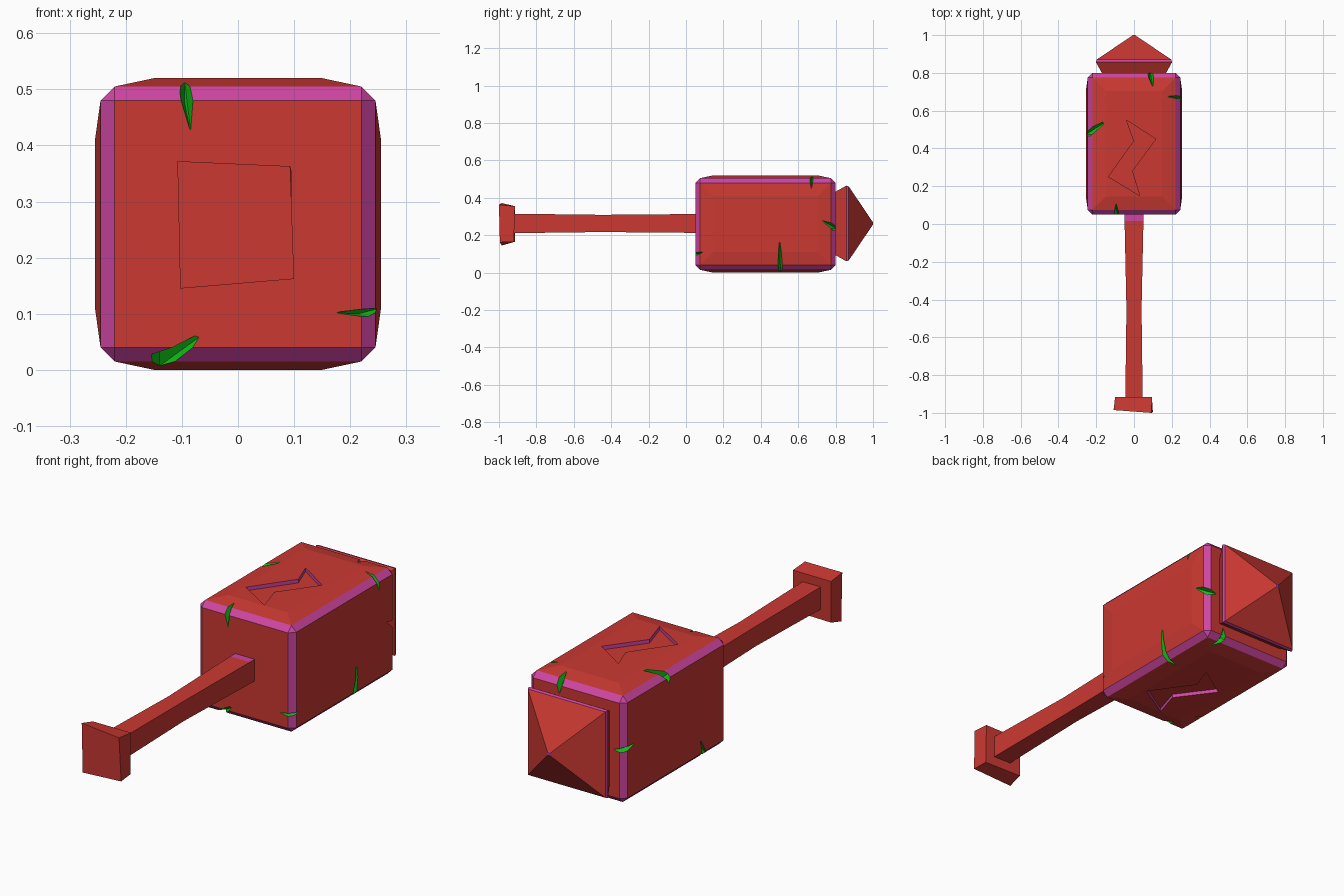
import bpy, bmesh
from mathutils import Vector as V

if "Cube" in bpy.data.objects:
    bpy.data.objects.remove(bpy.data.objects["Cube"])


def material(name, rgb):
    m = bpy.data.materials.new(name)
    m.diffuse_color = (*rgb, 1)
    m.use_nodes = True
    m.node_tree.nodes["Principled BSDF"].inputs["Base Color"].default_value = m.diffuse_color
    return m


MATS = [material("red", (0.6, 0.04, 0.032)),
        material("magenta_trim", (0.62, 0.06, 0.36)),
        material("green_cracks", (0.005, 0.53, 0.007))]
RED, TRIM, GREEN = 0, 1, 2


def finish(bm, name):
    bmesh.ops.recalc_face_normals(bm, faces=bm.faces)
    me = bpy.data.meshes.new(name)
    bm.to_mesh(me)
    bm.free()
    for m in MATS:
        me.materials.append(m)
    ob = bpy.data.objects.new(name, me)
    bpy.context.collection.objects.link(ob)
    return ob


def loft(name, rings, paint):
    """Skin a list of 4-point rings; paint(segment, side) gives the colour."""
    bm = bmesh.new()
    vs = [[bm.verts.new(p) for p in r] for r in rings]
    for i in range(len(vs) - 1):
        for j in range(4):
            k = (j + 1) % 4
            f = bm.faces.new((vs[i][j], vs[i][k], vs[i + 1][k], vs[i + 1][j]))
            f.material_index = paint(i, j)
    bm.faces.new(vs[0])
    bm.faces.new(vs[-1]).material_index = paint(len(vs) - 1, 0)
    return finish(bm, name)


def square(y, hx, hz, cz=0.263):
    # side 0 of the ring is the top
    return [(-hx, y, cz + hz), (hx, y, cz + hz), (hx, y, cz - hz), (-hx, y, cz - hz)]


# hammer head: chamfered block with trim edges and swollen long sides
bm = bmesh.new()
bmesh.ops.create_cube(bm, size=1)
for v in bm.verts:
    v.co = V((v.co.x * 0.49, 0.425 + v.co.y * 0.75, 0.26 + v.co.z * 0.49))
bmesh.ops.bevel(bm, geom=list(bm.edges), offset=0.025, segments=1, affect='EDGES')
bm.normal_update()
for f in bm.faces:
    f.material_index = RED if max(abs(c) for c in f.normal) > 0.99 else TRIM
for axis, depth in ((0, 0.01), (2, 0.015)):
    faces = [f for f in bm.faces if abs(f.normal[axis]) > 0.999]
    bmesh.ops.inset_individual(bm, faces=faces, thickness=0.1, depth=depth)
head = finish(bm, "hammer_head")

# cutters: carved symbols on top and bottom, wedge cracks along the edges
bm = bmesh.new()
symbol = [(-0.04, 0.55), (0.115, 0.45), (-0.01, 0.28), (0.03, 0.15), (-0.135, 0.25), (0, 0.44)]
for s in (1, -1):
    lo, hi = ([bm.verts.new((s * x, y, 0.26 + s * d)) for x, y in symbol] for d in (0.243, 0.3))
    bm.faces.new(lo).material_index = RED
    bm.faces.new(hi)
    for i in range(6):
        j = (i + 1) % 6
        bm.faces.new((lo[i], lo[j], hi[j], hi[i])).material_index = TRIM

X, Y, Z = V((1, 0, 0)), V((0, 1, 0)), V((0, 0, 1))
# edge point, two face normals, along-edge direction, reach on each face, skew of each tip, half width
cracks = [
    ((-0.095, 0.05, 0.505), -Y, Z, X, 0.09, 0.06, 0.012, 0, 0.026),
    ((-0.14, 0.05, 0.015), -Y, -Z, X, 0.05, 0.06, 0.08, 0, 0.045),
    ((0.245, 0.05, 0.10), -Y, X, Z, 0.08, 0.04, 0.002, 0.01, 0.015),
    ((0.245, 0.505, 0.015), X, -Z, Y, 0.17, 0.07, -0.005, 0, 0.022),
    ((0.245, 0.80, 0.235), X, Y, Z, 0.075, 0.06, 0.045, 0, 0.032),
    ((0.245, 0.67, 0.505), X, Z, Y, 0.06, 0.07, 0, 0.005, 0.022),
    ((-0.245, 0.475, 0.505), Z, -X, Y, 0.11, 0.05, 0.075, 0, 0.035),
    ((0.085, 0.80, 0.505), Z, Y, X, 0.075, 0.07, 0.015, 0, 0.035),
    ((0.14, 0.80, 0.015), Y, -Z, X, 0.07, 0.06, 0.01, 0.03, 0.022),
    ((-0.245, 0.80, 0.26), -X, Y, Z, 0.07, 0.06, 0.02, 0, 0.025),
    ((-0.245, 0.20, 0.015), -X, -Z, Y, 0.10, 0.06, 0.06, 0, 0.022),
]
for p, n1, n2, t, r1, r2, s1, s2, w in cracks:
    p = V(p)
    pts = [p + (n1 + n2) * 0.025 + t * w, p + (n1 + n2) * 0.025 - t * w,
           p + n1 * 0.008 - n2 * r1 + t * s1, p + n2 * 0.008 - n1 * r2 + t * s2,
           p - (n1 + n2) * 0.03]
    hull = bmesh.ops.convex_hull(bm, input=[bm.verts.new(q) for q in pts])
    for g in hull["geom"]:
        if isinstance(g, bmesh.types.BMFace):
            g.material_index = GREEN
cutter = finish(bm, "crack_cutter")
cutter.hide_render = True
mod = head.modifiers.new("carve", 'BOOLEAN')
mod.operation = 'DIFFERENCE'
mod.solver = 'EXACT'
mod.object = cutter
bpy.context.view_layer.update()
carved = bpy.data.meshes.new_from_object(head.evaluated_get(bpy.context.evaluated_depsgraph_get()))
head.modifiers.clear()
head.data = carved
bpy.data.objects.remove(cutter)

# handle: slightly waisted square bar, trim on top where it meets the head
loft("handle",
     [square(-0.93, 0.046, 0.052), square(-0.45, 0.04, 0.046),
      square(0.015, 0.05, 0.05), square(0.07, 0.05, 0.05)],
     lambda i, j: TRIM if (i, j) == (2, 0) else RED)

# pommel: uneven block at the end of the handle
loft("pommel",
     [[(-0.108, -0.985, 0.372), (0.093, -1.0, 0.363), (0.1, -0.995, 0.162), (-0.103, -0.985, 0.145)],
      [(-0.1, -0.915, 0.355), (0.095, -0.915, 0.355), (0.095, -0.92, 0.165), (-0.1, -0.915, 0.165)]],
     lambda i, j: RED)

# spike: flared collar, trim rim and pyramid with a blunt tip
loft("back_spike",
     [square(0.78, 0.16, 0.16), square(0.80, 0.17, 0.17), square(0.857, 0.202, 0.202),
      square(0.87, 0.198, 0.198), square(0.997, 0.01, 0.01), square(1.0, 0.006, 0.006)],
     lambda i, j: TRIM if i in (2, 4, 5) else RED)
